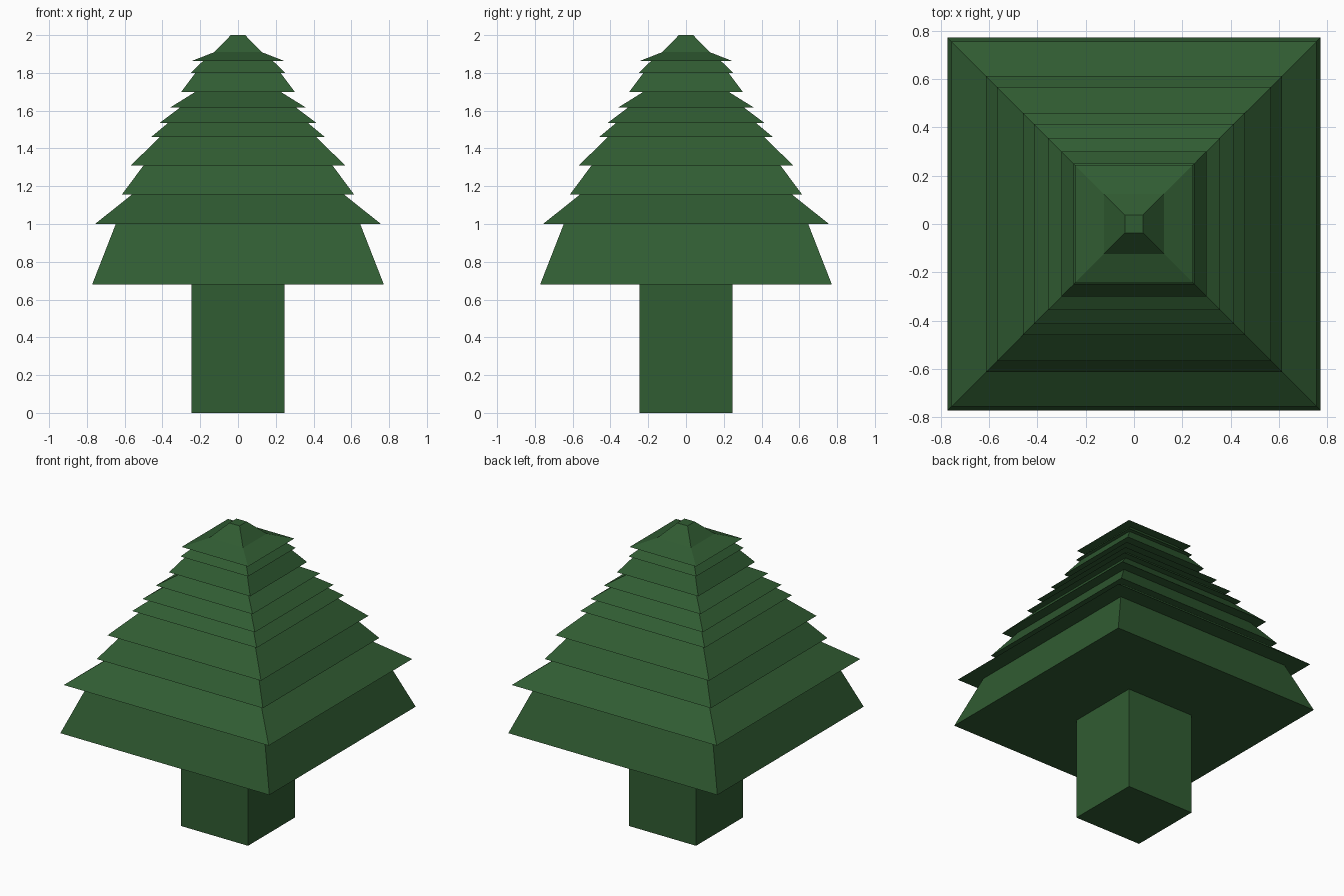
import bpy, bmesh

cube = bpy.data.objects.get("Cube")
if cube:
    bpy.data.objects.remove(cube, do_unlink=True)

green = bpy.data.materials.new("forest_green")
green.use_nodes = True
colour = (0.030, 0.107, 0.032, 1)
green.diffuse_color = colour
green.node_tree.nodes["Principled BSDF"].inputs["Base Color"].default_value = colour


def square_loft(name, profile, cap_bottom=False, cap_top=False):
    """Skin a stack of square rings given as (half width, height)."""
    bm = bmesh.new()
    corners = ((-1, -1), (1, -1), (1, 1), (-1, 1))
    rings = [[bm.verts.new((x * r, y * r, z)) for x, y in corners]
             for r, z in profile]
    for low, high in zip(rings, rings[1:]):
        for i in range(4):
            j = (i + 1) % 4
            bm.faces.new((low[i], low[j], high[j], high[i]))
    if cap_bottom:
        bm.faces.new(rings[0][::-1])
    if cap_top:
        bm.faces.new(rings[-1])
    mesh = bpy.data.meshes.new(name)
    bm.to_mesh(mesh)
    bm.free()
    mesh.materials.append(green)
    obj = bpy.data.objects.new(name, mesh)
    bpy.context.collection.objects.link(obj)
    return obj


TRUNK = 0.247
BASE = 0.68

# Trunk, open where it meets the foliage
square_loft("trunk", [(TRUNK, 0), (TRUNK, BASE)], cap_bottom=True)

# Foliage tiers: (eave half width, eave height, half width under the next eave)
tiers = [
    (0.772, BASE, 0.647),
    (0.757, 1.0, 0.56),
    (0.614, 1.157, 0.50),
    (0.567, 1.31, 0.415),
    (0.46, 1.46, 0.37),
    (0.415, 1.535, 0.305),
    (0.357, 1.618, 0.225),
    (0.30, 1.70, 0.225),
    (0.25, 1.80, 0.185),
    (0.245, 1.863, 0.125),
]
tip = [(0.125, 1.91), (0.038, 2.0)]

profile = [(TRUNK, BASE)]
next_heights = [t[1] for t in tiers[1:]] + [tip[0][1]]
for (eave, z, neck), z_next in zip(tiers, next_heights):
    profile += [(eave, z), (neck, z_next)]
profile.append(tip[1])
square_loft("foliage", profile, cap_top=True)
